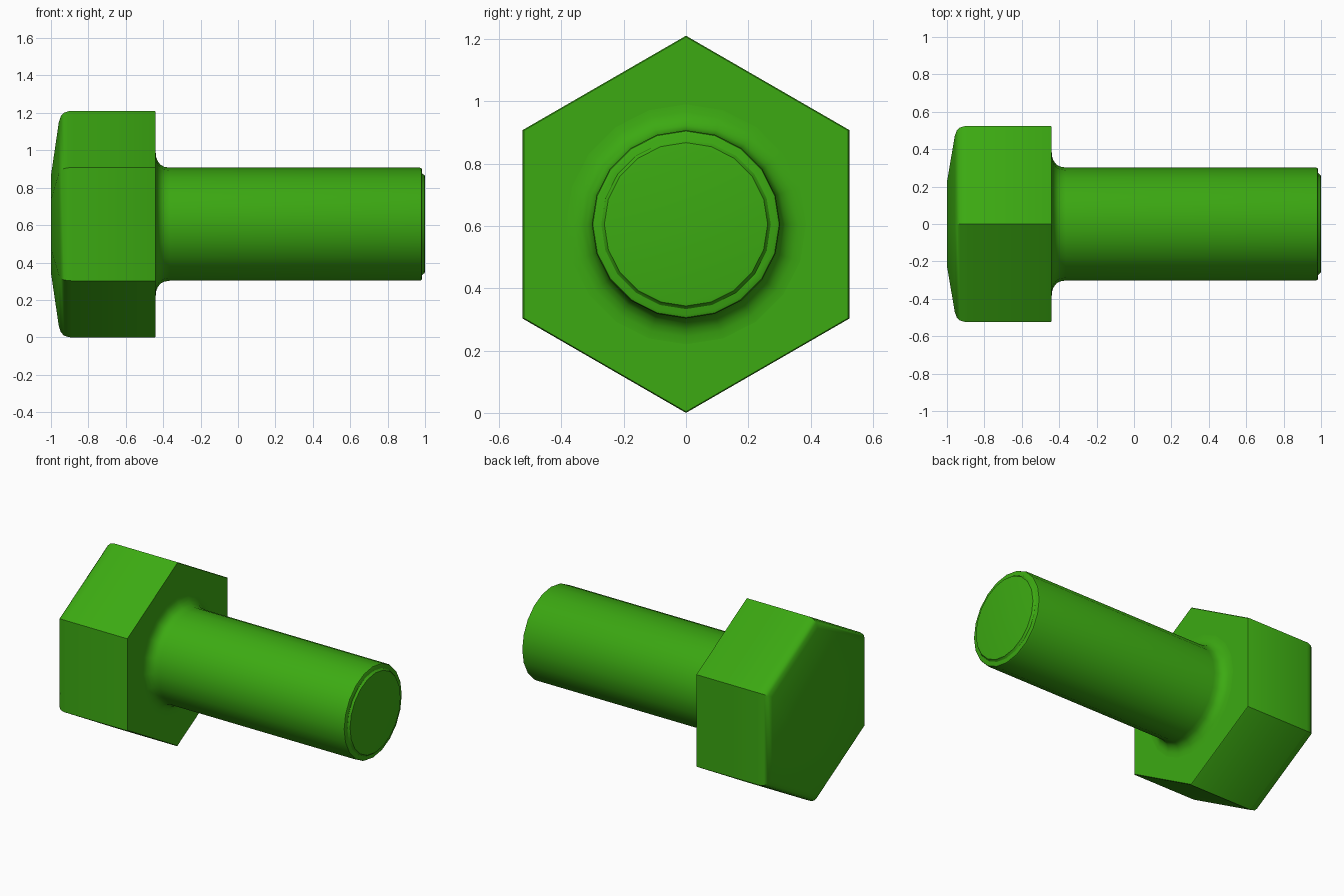
import bpy, bmesh
from math import sin, cos, tau, radians

if "Cube" in bpy.data.objects:
    bpy.data.objects.remove(bpy.data.objects["Cube"])

CZ = 0.605          # height of the bolt axis
HEX, ROUND = 6, 20  # side counts of head and shank

green = bpy.data.materials.new("green")
green.diffuse_color = (0.045, 0.40, 0.006, 1)
green.use_nodes = True
green.node_tree.nodes["Principled BSDF"].inputs["Base Color"].default_value = green.diffuse_color


def ring(bm, x, r, n):
    """Ring of n verts around the x axis, first vert at the top; returns its edges and verts."""
    vs = [bm.verts.new((x, r * sin(i * tau / n), CZ + r * cos(i * tau / n))) for i in range(n)]
    return [bm.edges.new((vs[i], vs[(i + 1) % n])) for i in range(n)], vs


def loft(name, profile, cap_start, cap_end, angle):
    """Skin a list of (x, radius, sides) rings and cap the chosen ends."""
    bm = bmesh.new()
    rings = [ring(bm, *p) for p in profile]
    for a, b in zip(rings, rings[1:]):
        bmesh.ops.bridge_loops(bm, edges=a[0] + b[0])
    if cap_start:
        bm.faces.new(rings[0][1])
    if cap_end:
        bm.faces.new(rings[-1][1])
    bmesh.ops.recalc_face_normals(bm, faces=bm.faces)
    # bridged shells must face away from the axis
    side = max(bm.faces, key=lambda f: f.calc_area() * (abs(f.normal.x) < 0.3))
    c = side.calc_center_median()
    if side.normal.y * c.y + side.normal.z * (c.z - CZ) < 0:
        bmesh.ops.reverse_faces(bm, faces=bm.faces)
    me = bpy.data.meshes.new(name)
    bm.to_mesh(me)
    bm.free()
    ob = bpy.data.objects.new(name, me)
    bpy.context.collection.objects.link(ob)
    me.materials.append(green)
    bpy.ops.object.select_all(action='DESELECT')
    ob.select_set(True)
    bpy.context.view_layer.objects.active = ob
    bpy.ops.object.shade_smooth_by_angle(angle=radians(angle))
    return ob


# Hex head: shallow crowned end, rounded rim, flat underside open for the shank
loft("bolt_head", [
    (-1.0, 0.26, HEX), (-0.958, 0.545, HEX), (-0.947, 0.578, HEX),
    (-0.93, 0.596, HEX), (-0.905, 0.604, HEX), (-0.89, 0.605, HEX),
    (-0.445, 0.605, HEX), (-0.44, 0.601, HEX), (-0.44, 0.385, ROUND),
], True, False, 35)

# Shank: fillet under the head, straight body, stepped tip
loft("bolt_shank", [
    (-0.44, 0.385, ROUND), (-0.438, 0.36, ROUND), (-0.43, 0.338, ROUND),
    (-0.415, 0.318, ROUND), (-0.395, 0.307, ROUND), (-0.365, 0.302, ROUND),
    (0.972, 0.302, ROUND), (0.981, 0.299, ROUND), (0.985, 0.29, ROUND),
    (0.985, 0.272, ROUND), (0.991, 0.266, ROUND), (0.998, 0.262, ROUND),
    (1.0, 0.25, ROUND),
], False, True, 40)
